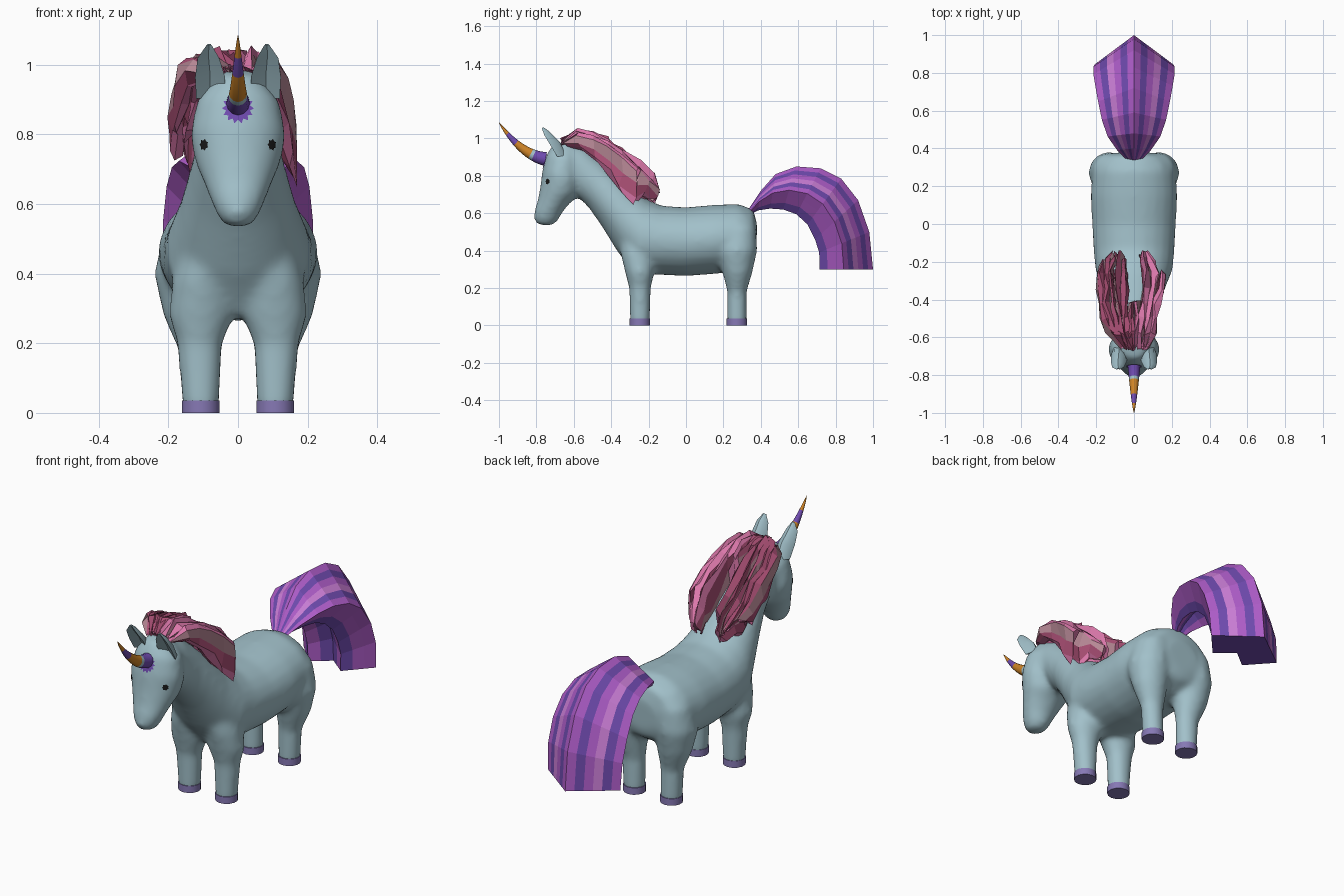
import bpy, bmesh, math, random
from mathutils import Vector

random.seed(4)
if "Cube" in bpy.data.objects:
    bpy.data.objects.remove(bpy.data.objects["Cube"])


def material(name, r, g, b):
    m = bpy.data.materials.new(name)
    m.use_nodes = True
    m.diffuse_color = (r, g, b, 1)
    m.node_tree.nodes["Principled BSDF"].inputs["Base Color"].default_value = (r, g, b, 1)
    return m


coat = material("pale blue coat", .36, .53, .59)
lilac = material("lilac hoof", .24, .19, .46)
violet = material("deep violet", .16, .07, .43)
purple = material("bright purple", .43, .11, .59)
orchid = material("light orchid", .60, .21, .68)
orange = material("orange", .62, .23, .02)
black = material("black", .01, .01, .01)
pink = material("pink", .72, .19, .41)
rose = material("dark rose", .41, .08, .18)
dusty = material("dusty pink", .50, .26, .32)


def circle(n):
    return [(math.sin(2 * math.pi * i / n), math.cos(2 * math.pi * i / n)) for i in range(n)]


def loft(bm, stations, section, mat=lambda row, col: 0, jitter=0, cap=0):
    """Skin rings; a station is (upper yz, lower yz, half width, centre x)."""
    rings = []
    for a, b, w, cx in stations:
        a, b = Vector(a), Vector(b)
        mid, half = (a + b) / 2, (a - b) / 2
        ring = []
        for u, v in section:
            p = mid + half * v
            co = Vector((cx + u * w, p.x, p.y))
            co += Vector([random.uniform(-jitter, jitter) for _ in range(3)])
            ring.append(bm.verts.new(co))
        rings.append(ring)
    faces = [bm.faces.new(rings[0]), bm.faces.new(rings[-1])]
    for f in faces:
        f.material_index = cap
    n = len(section)
    for r, (p, q) in enumerate(zip(rings, rings[1:])):
        for c in range(n):
            f = bm.faces.new((p[c], p[(c + 1) % n], q[(c + 1) % n], q[c]))
            f.material_index = mat(r, c)
            faces.append(f)
    bmesh.ops.recalc_face_normals(bm, faces=faces)


def make(name, bm, mats, angle=None):
    me = bpy.data.meshes.new(name)
    bm.to_mesh(me)
    bm.free()
    for m in mats:
        me.materials.append(m)
    if angle:
        me.shade_smooth()
        me.set_sharp_from_angle(angle=angle)
    ob = bpy.data.objects.new(name, me)
    bpy.context.collection.objects.link(ob)
    return ob


# Body: trunk and neck, head, haunches and legs, fused into one skin
bm = bmesh.new()
trunk = [((.38, .54), (.375, .38), .09), ((.36, .62), (.36, .34), .17),
         ((.28, .65), (.28, .29), .22), ((.15, .645), (.15, .275), .23),
         ((0, .632), (0, .264), .222), ((-.13, .64), (-.13, .27), .215),
         ((-.2, .67), (-.28, .28), .205), ((-.27, .72), (-.37, .4), .172),
         ((-.36, .8), (-.45, .53), .143), ((-.45, .88), (-.52, .63), .118),
         ((-.54, .95), (-.59, .7), .105), ((-.62, .98), (-.66, .74), .1)]
head = [((-.71, .97), (-.6, .99), .055), ((-.748, .91), (-.56, .88), .12),
        ((-.768, .83), (-.56, .76), .138), ((-.778, .75), (-.58, .69), .123),
        ((-.79, .68), (-.625, .65), .1), ((-.81, .615), (-.66, .605), .078),
        ((-.815, .572), (-.685, .56), .06), ((-.795, .538), (-.715, .533), .035)]
for part in (trunk, head):
    loft(bm, [s + (0,) for s in part], circle(24))

front_leg = [((-.193, .01), (-.3, .01), .053, .107), ((-.187, .2), (-.305, .2), .066, .11),
             ((-.17, .28), (-.325, .28), .095, .105), ((-.165, .38), (-.35, .38), .09, .1),
             ((-.18, .5), (-.36, .5), .07, .09)]
hind_leg = [((.325, .01), (.22, .01), .053, .107), ((.325, .18), (.22, .18), .06, .112),
            ((.355, .28), (.195, .28), .088, .128), ((.382, .4), (.16, .4), .108, .134),
            ((.375, .52), (.18, .52), .09, .125), ((.33, .6), (.23, .6), .04, .11)]
for side in (-1, 1):
    for leg in (front_leg, hind_leg):
        loft(bm, [(a, b, w, x * side) for a, b, w, x in leg], circle(16))
body = make("body", bm, [coat])
remesh = body.modifiers.new("fuse", "REMESH")
remesh.mode = "VOXEL"
remesh.voxel_size = .014
remesh.use_smooth_shade = True
soften = body.modifiers.new("soften", "SMOOTH")
soften.factor = .5
soften.iterations = 12

# Hooves
for label, y in (("front", -.247), ("hind", .272)):
    for hand, side in (("left", 1), ("right", -1)):
        bm = bmesh.new()
        r = .055
        loft(bm, [((y + r, z), (y - r, z), r, .107 * side) for z in (0, .036)], circle(14))
        make(f"{label}_{hand}_hoof", bm, [lilac], .6)

# Cupped ears
cup = [(-1, -.6), (-.6, .6), (0, 1), (.6, .6), (1, -.6), (0, .1)]
for hand, side in (("left", 1), ("right", -1)):
    bm = bmesh.new()
    loft(bm, [((-.64, .91), (-.7, .9), .04, .08 * side),
              ((-.675, .98), (-.738, .96), .043, .08 * side),
              ((-.728, 1.035), (-.766, 1.015), .031, .085 * side),
              ((-.762, 1.06), (-.773, 1.054), .008, .083 * side)], cup)
    make(f"{hand}_ear", bm, [coat], .7)

# Curved banded horn
bm = bmesh.new()
p0, p1, p2 = Vector((-.75, .89)), Vector((-.88, .91)), Vector((-1, 1.085))
stations = []
for i in range(17):
    t = i / 16
    c = p0 * (1 - t) ** 2 + p1 * 2 * t * (1 - t) + p2 * t * t
    d = ((p1 - p0) * (1 - t) + (p2 - p1) * t).normalized()
    r = .037 * (1 - t) ** .75 + .0005
    n = Vector((-d.y, d.x)) * r
    stations.append((c + n, c - n, r * .9, 0))
bands = [0] * 4 + [1] + [2] * 5 + [0] * 3 + [2] * 3
loft(bm, stations, circle(12), lambda row, col: bands[row])
make("horn", bm, [violet, coat, orange], .8)

# Mane: jagged overlapping strands falling along the neck, parted at the back
tops = [(-.66, 1), (-.58, 1.05), (-.5, 1.035), (-.42, 1), (-.34, .95), (-.25, .88), (-.18, .81), (-.15, .74)]
lows = [(-.64, .97), (-.55, .94), (-.48, .88), (-.41, .8), (-.35, .71), (-.28, .65), (-.24, .69), (-.17, .66)]
spread = {-1: (.05, .12, .15, .17, .17, .18, .165, .14), 1: (.06, .09, .11, .12, .135, .165, .12, .09)}
tints = {-1: [1, 2, 1, 0, 0, 1, 2, 1], 1: [0, 2, 1, 0, 1, 2, 1, 0]}
locks = [(-1, 7), (-.84, 8), (-.68, 8), (-.5, 8), (-.3, 7), (-.08, 4), (.15, 4), (.45, 8), (.72, 8), (1, 6)]
for k, (f, count) in enumerate(locks):
    bm = bmesh.new()
    hand = 1 if f > 0 else -1
    stations = []
    for i in range(count):
        drop = Vector((0, .027 * f * f))
        lift = Vector((0, .075 if f < -.8 and i > 3 else 0))
        w = .009 if i in (0, count - 1) else .021
        stations.append((Vector(tops[i]) - drop, Vector(lows[i]) + lift, w, f * spread[hand][i]))
    loft(bm, stations, circle(8), lambda row, col: tints[hand][col], .014)
    make(f"mane_strand_{k + 1}", bm, [pink, rose, dusty])

# Tail: arched, ridged sweep with lengthwise stripes and a notched underside
corners = [(0, 1), (1, -.1), (.45, -1), (0, -.47), (-.45, -1), (-1, -.1)]
section = []
for i, steps in enumerate((6, 3, 2, 2, 3, 6)):
    (u0, v0), (u1, v1) = corners[i], corners[(i + 1) % 6]
    section += [(u0 + (u1 - u0) * j / steps, v0 + (v1 - v0) * j / steps) for j in range(steps)]
stripes = [0, 2, 0, 1, 2, 0, 0, 0, 2, 0, 2]
bm = bmesh.new()
tail = [((.33, .615), (.33, .585), .03), ((.4, .72), (.385, .615), .09),
        ((.48, .81), (.45, .625), .14), ((.59, .85), (.52, .62), .17),
        ((.72, .84), (.59, .595), .19), ((.83, .785), (.65, .54), .205),
        ((.92, .67), (.69, .46), .215), ((.98, .5), (.712, .39), .215),
        ((1, .3), (.715, .3), .21)]
loft(bm, [s + (0,) for s in tail], section, lambda row, col: stripes[min(col, 21 - col)], cap=2)
make("tail", bm, [purple, orchid, violet])

# Painted spots laid on the skin
skin = body.evaluated_get(bpy.context.evaluated_depsgraph_get())


def spot(name, centre, radius, points, mat):
    _, base, normal, _ = skin.closest_point_on_mesh(Vector(centre))
    side = normal.cross(Vector((0, 0, 1))).normalized()
    up = side.cross(normal)

    def lay(co):
        _, p, n, _ = skin.closest_point_on_mesh(co)
        return bm.verts.new(p + n * .003)

    bm = bmesh.new()
    hub = lay(base)
    rings = []
    for scale, tooth in ((.55, 1), (1, .75)):
        ring = []
        for i in range(points * 2):
            a = math.pi * i / points
            r = radius * scale * (tooth if i % 2 else 1)
            ring.append(lay(base + side * math.cos(a) * r + up * math.sin(a) * r))
        rings.append(ring)
    inner, outer = rings
    for i in range(points * 2):
        j = (i + 1) % (points * 2)
        bm.faces.new((hub, inner[i], inner[j]))
        bm.faces.new((inner[i], outer[i], outer[j], inner[j]))
    for f in bm.faces:
        f.normal_update()
        if f.normal.dot(normal) < 0:
            f.normal_flip()
    make(name, bm, [mat])


spot("left_eye", (.095, -.737, .77), .017, 7, black)
spot("right_eye", (-.095, -.737, .77), .017, 7, black)
spot("horn_base_patch", (0, -.77, .88), .047, 14, violet)
